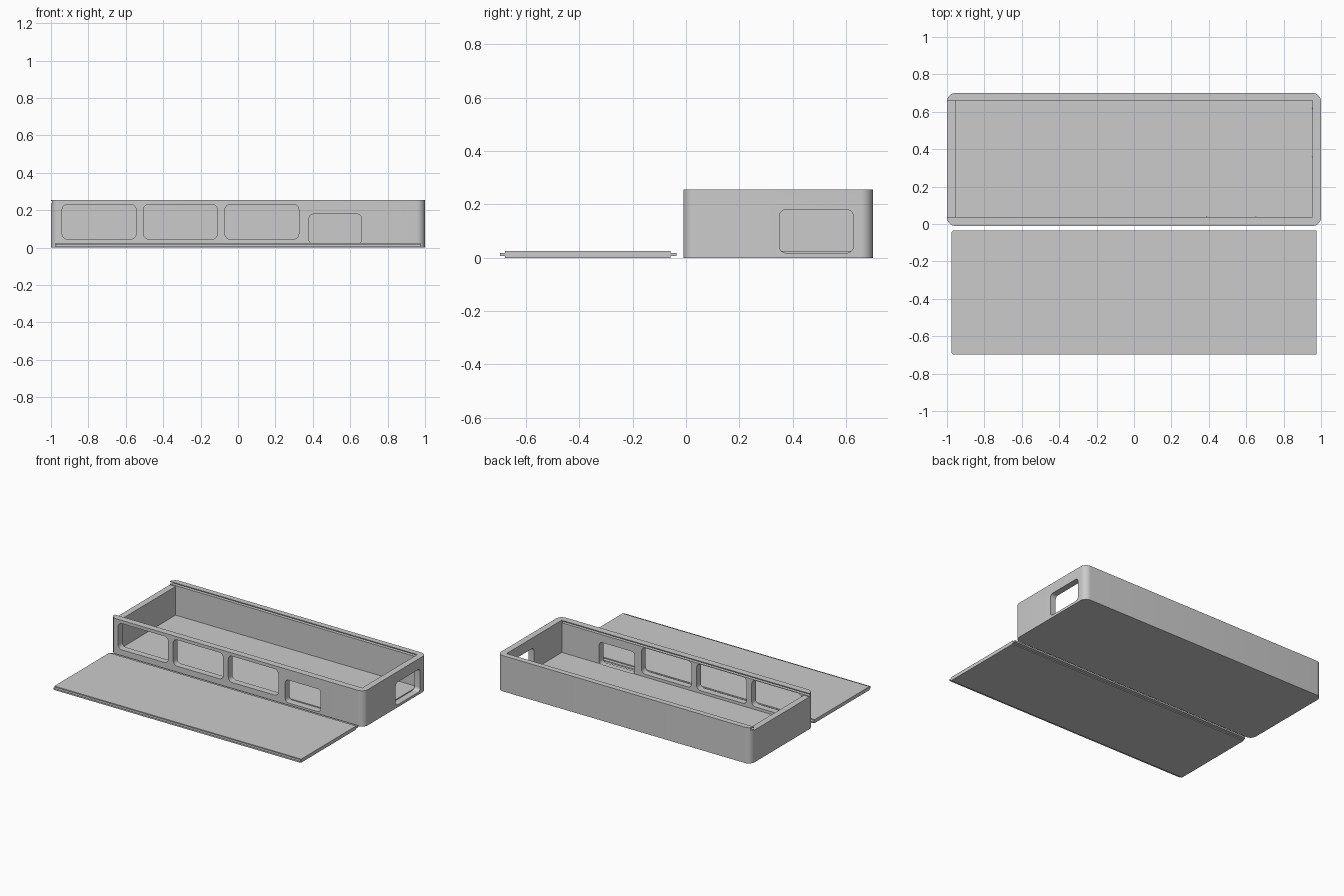
import bpy, bmesh, math
from mathutils import Matrix

if "Cube" in bpy.data.objects:
    bpy.data.objects.remove(bpy.data.objects["Cube"])

grey = bpy.data.materials.new("plain grey")
grey.diffuse_color = (0.6, 0.6, 0.6, 1)
grey.use_nodes = True
grey.node_tree.nodes["Principled BSDF"].inputs["Base Color"].default_value = grey.diffuse_color


def rounded(w, h, r, n=8):
    """Outline of a rounded rectangle centred on the origin."""
    if r == 0:
        return [(w/2, h/2), (-w/2, h/2), (-w/2, -h/2), (w/2, -h/2)]
    pts = []
    for k, (sx, sy) in enumerate([(1, 1), (-1, 1), (-1, -1), (1, -1)]):
        for i in range(n + 1):
            a = math.pi/2 * (k + i/n)
            pts.append((sx*(w/2 - r) + r*math.cos(a), sy*(h/2 - r) + r*math.sin(a)))
    return pts


def block(name, x, y, z, r=0, axis='Z'):
    """Closed prism filling the given ranges, with corners rounded about one axis."""
    c = [(q[0] + q[1])/2 for q in (x, y, z)]
    s = [q[1] - q[0] for q in (x, y, z)]
    w, h, d, rot = {
        'Z': (s[0], s[1], s[2], Matrix.Identity(4)),
        'Y': (s[0], s[2], s[1], Matrix.Rotation(math.pi/2, 4, 'X')),
        'X': (s[2], s[1], s[0], Matrix.Rotation(math.pi/2, 4, 'Y')),
    }[axis]
    bm = bmesh.new()
    outline = rounded(w, h, r)
    low = [bm.verts.new((px, py, -d/2)) for px, py in outline]
    high = [bm.verts.new((px, py, d/2)) for px, py in outline]
    bm.faces.new(low[::-1])
    bm.faces.new(high)
    for i in range(len(low)):
        j = (i + 1) % len(low)
        bm.faces.new((low[i], low[j], high[j], high[i]))
    bmesh.ops.transform(bm, matrix=Matrix.Translation(c) @ rot, verts=bm.verts)
    me = bpy.data.meshes.new(name)
    bm.to_mesh(me)
    bm.free()
    me.materials.append(grey)
    ob = bpy.data.objects.new(name, me)
    bpy.context.collection.objects.link(ob)
    return ob


def combine(target, tool, op):
    mod = target.modifiers.new(op.lower(), 'BOOLEAN')
    mod.operation, mod.solver, mod.object = op, 'EXACT', tool
    bpy.context.view_layer.objects.active = target
    bpy.ops.object.modifier_apply(modifier=mod.name)
    bpy.data.objects.remove(tool)


def smooth(ob):
    bpy.ops.object.select_all(action='DESELECT')
    ob.select_set(True)
    bpy.context.view_layer.objects.active = ob
    bpy.ops.object.shade_smooth_by_angle(angle=math.radians(30))


# Case with rounded upright corners
case = block("case", (-1, 1), (-0.01, 0.70), (0, 0.255), 0.045)
cuts = [
    # Inner cavity
    block("cavity", (-0.955, 0.955), (0.037, 0.66), (0.025, 0.3)),
    # Lid channel, open at the left end, with side grooves
    block("channel", (-1.1, -0.9), (0.037, 0.66), (0.23, 0.3)),
    block("groove", (-1.1, 0.955), (0.013, 0.684), (0.236, 0.249)),
    # Smaller front opening and side opening
    block("small_opening", (0.38, 0.66), (-0.1, 0.039), (0.018, 0.18), 0.025, 'Y'),
    block("side_opening", (0.953, 1.1), (0.35, 0.627), (0.018, 0.18), 0.025, 'X'),
]
# Row of three front windows
for x in (-0.94, -0.505, -0.07):
    cuts.append(block("window", (x, x + 0.395), (-0.1, 0.1), (0.045, 0.232), 0.03, 'Y'))
for cutter in cuts:
    combine(case, cutter, 'DIFFERENCE')
smooth(case)

# Sliding lid lying in front, with a thin tongue along both long sides,
# rounded at its leading left corners
lid = block("lid", (-0.975, 0.975), (-0.679, -0.059), (0, 0.025))
combine(lid, block("tongue", (-0.975, 0.96), (-0.697, -0.035), (0.007, 0.018), 0.012), 'UNION')
combine(lid, block("tongue_end", (0.9, 0.975), (-0.697, -0.035), (0.007, 0.018)), 'UNION')
smooth(lid)
